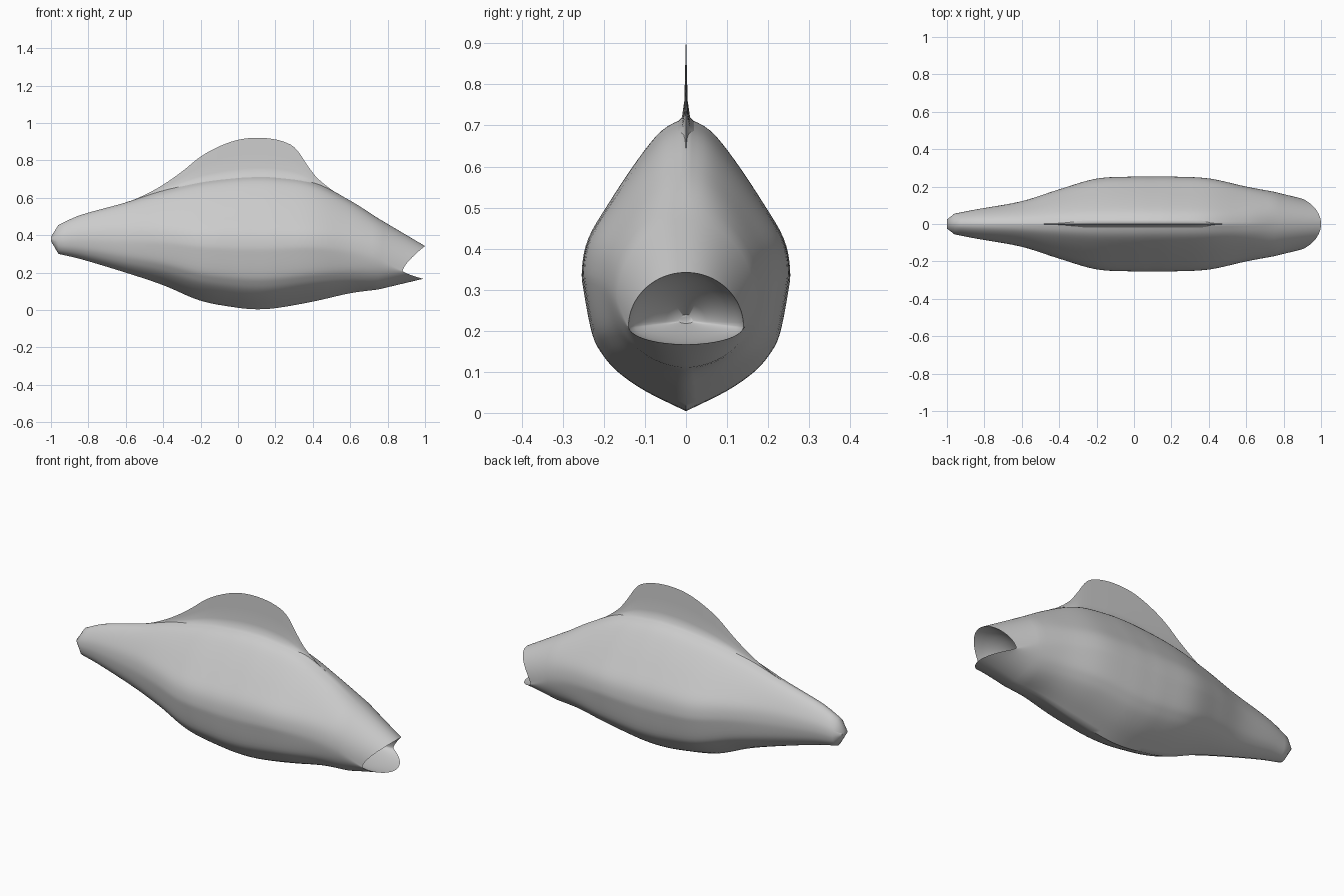
import bpy, bmesh, math

if "Cube" in bpy.data.objects:
    bpy.data.objects.remove(bpy.data.objects["Cube"])


def spline(keys, x):
    """Smooth interpolation of rows (x, v1, v2, ...)."""
    n = len(keys)
    i = max(0, min(n - 2, sum(k[0] <= x for k in keys) - 1))
    a, b = keys[i], keys[i + 1]
    p, q = keys[max(i - 1, 0)], keys[min(i + 2, n - 1)]
    h = b[0] - a[0]
    t = (x - a[0]) / h
    out = []
    for c in range(1, len(a)):
        m0 = (b[c] - p[c]) / (b[0] - p[0]) * h
        m1 = (q[c] - a[c]) / (q[0] - a[0]) * h
        out.append((2*t**3 - 3*t*t + 1) * a[c] + (t**3 - 2*t*t + t) * m0
                   + (3*t*t - 2*t**3) * b[c] + (t**3 - t*t) * m1)
    return out


def loft(name, rings, angle):
    """Skin closed rings and cap both ends."""
    bm = bmesh.new()
    vs = [[bm.verts.new(p) for p in r] for r in rings]
    n = len(rings[0])
    for r, s in zip(vs, vs[1:]):
        for j in range(n):
            bm.faces.new((r[j], r[(j + 1) % n], s[(j + 1) % n], s[j]))
    bm.faces.new(vs[0])
    bm.faces.new(vs[-1])
    bmesh.ops.recalc_face_normals(bm, faces=bm.faces)
    me = bpy.data.meshes.new(name)
    bm.to_mesh(me)
    bm.free()
    ob = bpy.data.objects.new(name, me)
    bpy.context.collection.objects.link(ob)
    bpy.context.view_layer.objects.active = ob
    ob.select_set(True)
    bpy.ops.object.shade_smooth_by_angle(angle=math.radians(angle))
    ob.select_set(False)
    return ob


def closed(half):
    """Mirror a top-to-bottom half section across y = 0."""
    return half + [(x, -y, z) for x, y, z in half[-2:0:-1]]


# Body stations: x, bottom, top, half width, share of keeled section
body = [(-.96, .30, .455, .055, .2), (-.85, .275, .505, .077, .3),
        (-.6, .2, .575, .122, .5), (-.4, .133, .64, .185, .8),
        (-.2, .05, .69, .242, 1), (0, .012, .715, .253, 1),
        (.1, .004, .72, .253, 1), (.2, .01, .717, .253, 1),
        (.4, .045, .685, .243, 1), (.6, .09, .585, .2, .6),
        (.75, .11, .49, .172, .1)]

# Keeled half section, top to bottom, as (index, width, height)
section = [(0, 0, 1), (1, .235, .915), (2, .47, .73), (3, .745, .46),
           (4, .94, .24), (5, 1, .05), (6, .98, -.12), (7, .9, -.43),
           (8, .8, -.58), (9, .65, -.71), (10, .39, -.85), (11, 0, -1)]
STEPS = 44


def body_ring(x):
    lo, hi, w, b = spline(body, x)
    zc = lo + .455 * (hi - lo)
    half = []
    for j in range(STEPS + 1):
        a = math.pi * j / STEPS
        y, h = spline(section, 11 * j / STEPS)
        y = b * y + (1 - b) * math.sin(a)
        h = b * h + (1 - b) * math.cos(a)
        half.append((x, w * max(y, 0) if 0 < j < STEPS else 0,
                     zc + h * ((hi - zc) if h > 0 else (zc - lo))))
    return half


def lip_ring():
    half = []
    for j in range(STEPS + 1):
        a = math.pi * j / STEPS
        c, s = math.cos(a), math.sin(a)
        half.append((.88 + .12 * abs(c) ** 1.4 - (.01 if c < 0 else 0) * abs(c),
                     .14 * s if 0 < j < STEPS else 0,
                     .21 + (.132 if c > 0 else .043) * c))
    return half


def mix(p, q, t):
    return [tuple(u + (v - u) * t for u, v in zip(a, b)) for a, b in zip(p, q)]


# Tail tip, body, head, lips, then mouth hollow
rings = [[(-1, y * .45, .38 + (z - .375) * .15) for x, y, z in body_ring(-.96)]]
rings += [body_ring(-.96 + 1.71 * i / 50) for i in range(51)]
neck, lip = rings[-1], lip_ring()
rings += [mix(neck, lip, i / 8) for i in range(1, 9)]
for k in range(1, 7):
    t = k / 6
    s = math.cos(t * 1.45)
    rings.append([(x + (.74 - x) * t ** .8, y * s, .225 + (z - .225) * s)
                  for x, y, z in lip])
loft("fish_body", [closed(r) for r in rings], 50)

# Dorsal fin: thin blade flaring into the back
crest = [(-.6, .572), (-.5, .615), (-.4, .67), (-.3, .74), (-.2, .82),
         (-.1, .875), (0, .91), (.1, .921), (.2, .912), (.28, .885),
         (.32, .85), (.37, .775), (.42, .71), (.5, .643), (.55, .61)]
fin = []
for i in range(61):
    x = -.6 + 1.15 * i / 60
    base = spline(body, x)[1]
    h = max(spline(crest, x)[0] - base, .001)
    f = min(1, h / .08)
    fin.append(closed([(x, 0, base + h), (x, .002 * f, base + .6 * h),
                       (x, .004 * f, base + .2 * h), (x, .010 * f, base),
                       (x, .022 * f, base - .012), (x, 0, base - .04)]))
loft("dorsal_fin", fin, 50)
